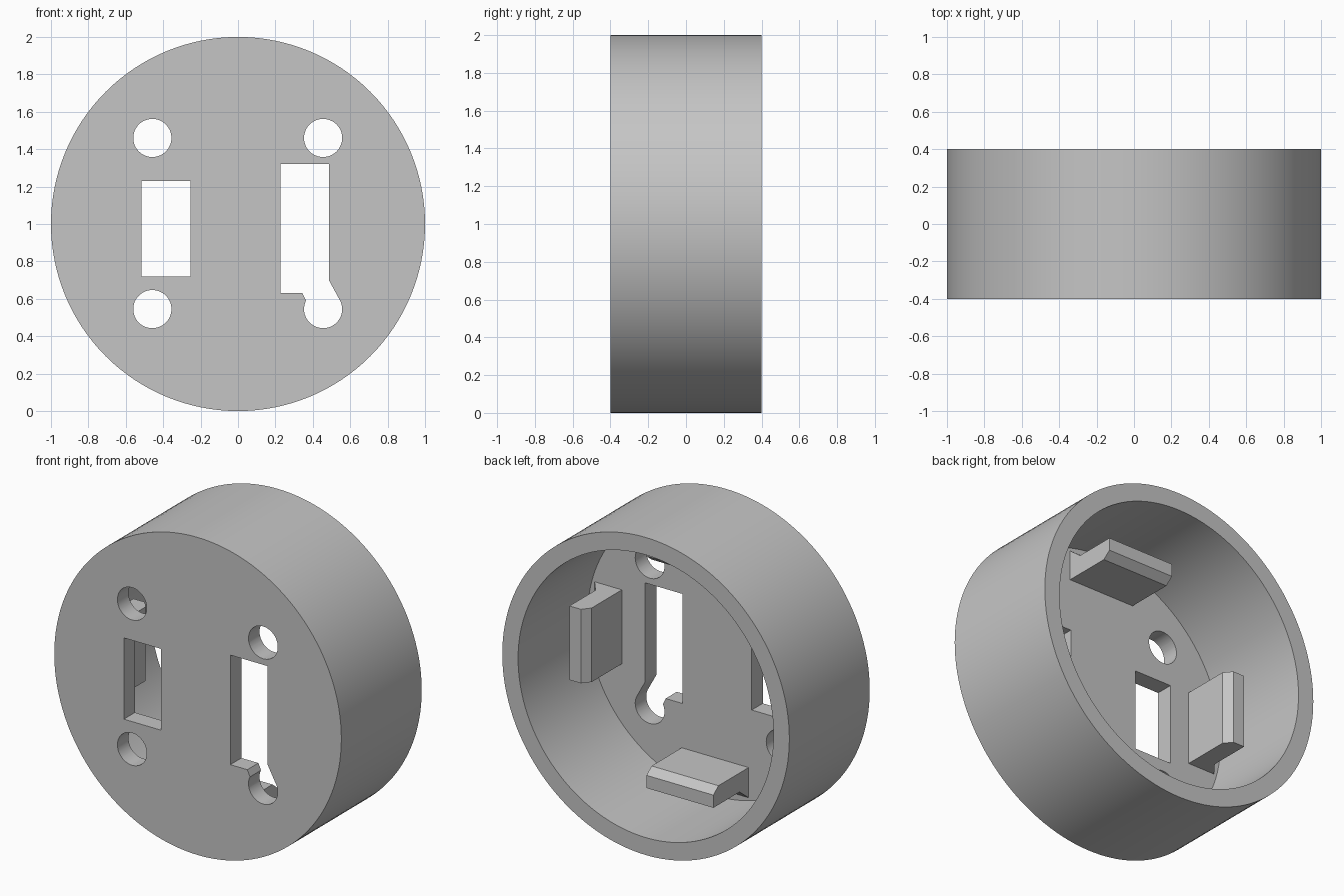
import bpy
import bmesh
from math import cos, sin, pi
from mathutils import Matrix

default_cube = bpy.data.objects.get("Cube")
if default_cube:
    bpy.data.objects.remove(default_cube, do_unlink=True)

SEGMENTS = 128
FRONT, BACK, WALL = -0.4, 0.4, 0.11
FLOOR = FRONT + WALL
CENTRE_Z = 1.0

grey = bpy.data.materials.new("plain grey")
grey.use_nodes = True
grey.diffuse_color = (0.56, 0.56, 0.56, 1)
grey.node_tree.nodes["Principled BSDF"].inputs["Base Color"].default_value = grey.diffuse_color


def make_object(name, bm):
    bmesh.ops.recalc_face_normals(bm, faces=bm.faces)
    mesh = bpy.data.meshes.new(name)
    bm.to_mesh(mesh)
    bm.free()
    mesh.materials.append(grey)
    obj = bpy.data.objects.new(name, mesh)
    bpy.context.collection.objects.link(obj)
    return obj


def prism(name, points, direction):
    """Extrude a closed outline of 3D points along a direction."""
    bm = bmesh.new()
    face = bm.faces.new([bm.verts.new(p) for p in points])
    extruded = bmesh.ops.extrude_face_region(bm, geom=[face])["geom"]
    verts = [v for v in extruded if isinstance(v, bmesh.types.BMVert)]
    bmesh.ops.translate(bm, verts=verts, vec=direction)
    return make_object(name, bm)


def cutter(name, outline):
    """Cutter through the front plate from an x-z outline."""
    return prism(name, [(x, FRONT - 0.1, z) for x, z in outline], (0, WALL + 0.15, 0))


def circle(x, z, radius, count=48):
    return [(x + radius * cos(2 * pi * i / count), z + radius * sin(2 * pi * i / count))
            for i in range(count)]


def rectangle(x0, x1, z0, z1):
    return [(x0, z0), (x1, z0), (x1, z1), (x0, z1)]


# Round cup: closed front plate and open back, turned from an (r, y) profile
profile = [(0, FRONT), (1, FRONT), (1, BACK), (1 - WALL, BACK), (1 - WALL, FLOOR), (0, FLOOR)]
bm = bmesh.new()
verts = [bm.verts.new((r, y, CENTRE_Z)) for r, y in profile]
edges = [bm.edges.new(pair) for pair in zip(verts, verts[1:])]
bmesh.ops.spin(bm, geom=verts + edges, cent=(0, 0, CENTRE_Z), axis=(0, 1, 0),
               angle=2 * pi, steps=SEGMENTS)
bmesh.ops.remove_doubles(bm, verts=bm.verts, dist=0.0001)
cup = make_object("round_housing", bm)

# Screw holes, slots and the angled neck joining the long slot to its hole
cutters = [cutter("screw_hole_cutter", circle(x, z, 0.102))
           for x in (-0.458, 0.455) for z in (0.545, 1.46)]
cutters.append(cutter("short_slot_cutter", rectangle(-0.515, -0.255, 0.718, 1.23)))
cutters.append(cutter("long_slot_cutter", rectangle(0.227, 0.487, 0.63, 1.32)))
cutters.append(cutter("neck_cutter", [(0.34, 0.64), (0.366, 0.585), (0.547, 0.588), (0.486, 0.7)]))

bpy.context.view_layer.objects.active = cup
for tool in cutters:
    tool.hide_render = True
    cut = cup.modifiers.new(tool.name, "BOOLEAN")
    cut.operation = "DIFFERENCE"
    cut.solver = "EXACT"
    cut.object = tool
    bpy.ops.object.modifier_apply(modifier=cut.name)
for tool in cutters:
    bpy.data.objects.remove(tool, do_unlink=True)

bpy.ops.object.select_all(action="DESELECT")
cup.select_set(True)
bpy.ops.object.shade_smooth_by_angle(angle=pi / 6)

# Four clips standing on the inside of the plate, with a flared root and bevelled tip
CLIP_HALF = 0.233
clip_profile = [(0.65, FLOOR - 0.01), (0.65, 0.01), (0.69, 0.06), (0.77, 0.06),
                (0.77, -0.2), (0.84, FLOOR), (0.84, FLOOR - 0.01)]
for index, side in enumerate(("left", "top", "right", "bottom")):
    clip = prism(side + "_clip", [(r, y, -CLIP_HALF) for r, y in clip_profile],
                 (0, 0, 2 * CLIP_HALF))
    clip.data.transform(Matrix.Translation((0, 0, CENTRE_Z)) @ Matrix.Rotation(-index * pi / 2, 4, "Y"))
